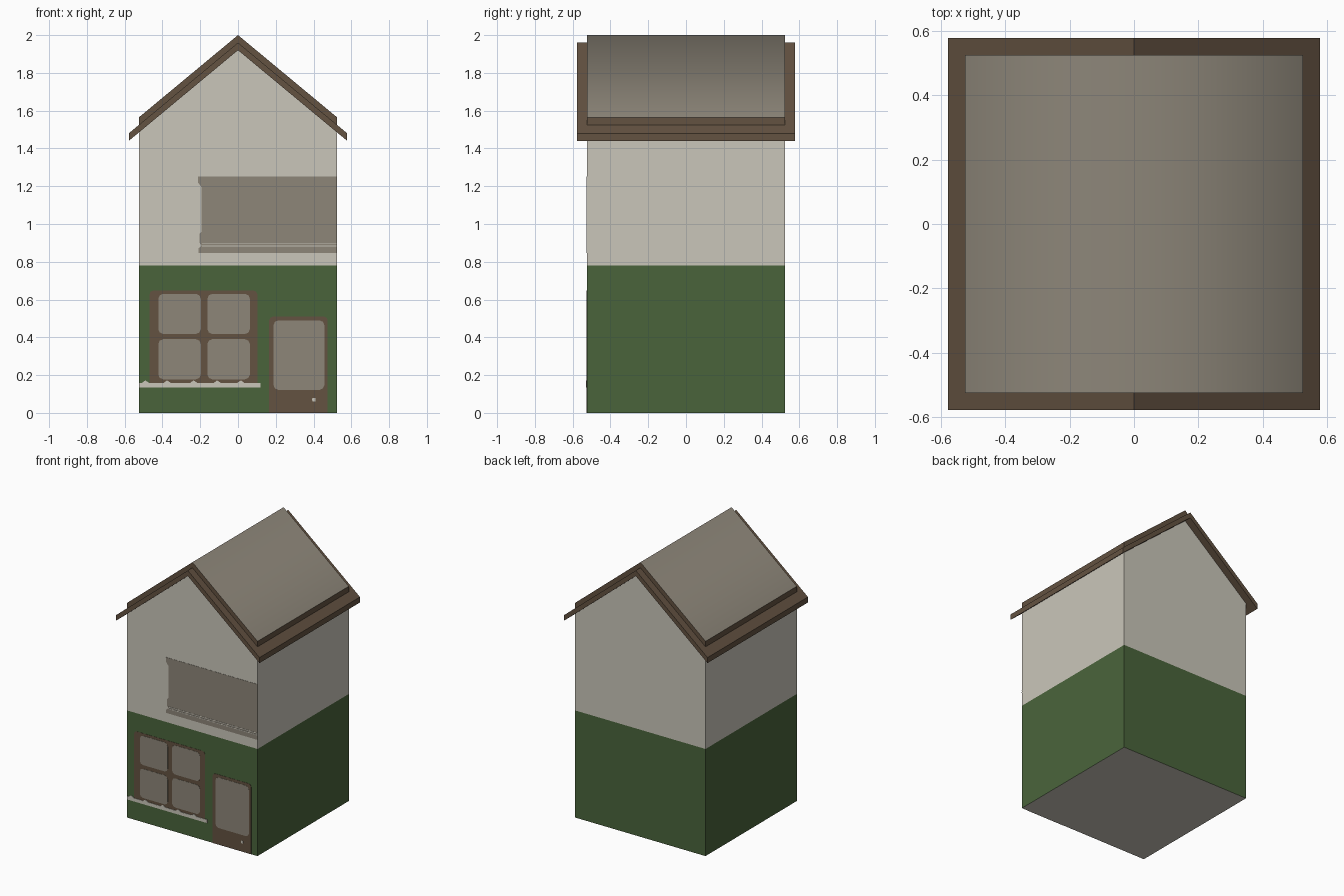
import bpy, bmesh

if "Cube" in bpy.data.objects:
    bpy.data.objects.remove(bpy.data.objects["Cube"])

HALF, SLOPE = 0.525, 0.83


def material(name, hex_colour):
    lin = []
    for i in (0, 2, 4):
        c = int(hex_colour[i:i + 2], 16) / 255
        lin.append(c / 12.92 if c <= 0.04045 else ((c + 0.055) / 1.055) ** 2.4)
    m = bpy.data.materials.new(name)
    m.diffuse_color = (*lin, 1)
    m.use_nodes = True
    m.node_tree.nodes["Principled BSDF"].inputs["Base Color"].default_value = m.diffuse_color
    return m


CREAM = material("cream plaster", "cac6ba")
GREEN = material("green paint", "4a643b")
GREY = material("warm grey", "8d8679")
BROWN = material("brown wood", "635241")


def prism(name, profile, y0, y1, mats, paint=None, cut_z=None, smooth=None):
    """Extrude an xz profile from y0 to y1; paint(face) gives the material slot."""
    bm = bmesh.new()
    face = bm.faces.new([bm.verts.new((x, y0, z)) for x, z in profile])
    ext = bmesh.ops.extrude_face_region(bm, geom=[face])
    bmesh.ops.translate(bm, vec=(0, y1 - y0, 0),
                        verts=[g for g in ext["geom"] if isinstance(g, bmesh.types.BMVert)])
    if cut_z is not None:
        bmesh.ops.bisect_plane(bm, geom=bm.verts[:] + bm.edges[:] + bm.faces[:],
                               plane_co=(0, 0, cut_z), plane_no=(0, 0, 1))
    bmesh.ops.recalc_face_normals(bm, faces=bm.faces[:])
    bm.normal_update()
    for f in bm.faces:
        if paint:
            f.material_index = paint(f)
        if smooth:
            f.smooth = smooth(f)
    if smooth:
        for e in bm.edges:
            e.smooth = all(smooth(f) for f in e.link_faces)
    me = bpy.data.meshes.new(name)
    bm.to_mesh(me)
    bm.free()
    for m in mats:
        me.materials.append(m)
    ob = bpy.data.objects.new(name, me)
    bpy.context.collection.objects.link(ob)
    return ob


def plate(name, profile, layer, mat):
    """Thin painted plate on the front wall."""
    return prism(name, profile, -HALF - 0.0015 * layer, -HALF + 0.001, [mat])


def rounded(x0, x1, z0, z1, r=0.0, rb=None):
    """Rectangle with cut corners; rb is the bottom corner size."""
    rb = r if rb is None else rb
    pts = []
    for cx, cz, sx, sz, k in ((x0, z0, 1, 1, rb), (x1, z0, -1, 1, rb),
                              (x1, z1, -1, -1, r), (x0, z1, 1, -1, r)):
        if k == 0:
            pts.append((cx, cz))
            continue
        corner = [(cx, cz + sz * k), (cx + sx * k * 0.3, cz + sz * k * 0.3), (cx + sx * k, cz)]
        pts += corner if sx == sz else corner[::-1]
    return pts


def gable_band(half, top, bottom):
    """Chevron section of a roof layer with vertical eave ends."""
    d = SLOPE * half
    return [(-half, bottom - d), (0, bottom), (half, bottom - d),
            (half, top - d), (0, top), (-half, top - d)]


# House body: green below, cream above and under the floor
eave = 1.92 - SLOPE * HALF
prism("house_body", [(-HALF, 0), (HALF, 0), (HALF, eave), (0, 1.92), (-HALF, eave)],
      -HALF, HALF, [CREAM, GREEN], cut_z=0.78,
      paint=lambda f: int(f.calc_center_median().z < 0.78 and f.normal.z > -0.5))

# Roof: brown board layer, and a smaller grey covering with brown edges
prism("roof_boards", gable_band(0.578, 1.96, 1.92), -0.578, 0.578, [BROWN])
prism("roof_covering", gable_band(HALF, 2.0, 1.96), -HALF, HALF, [BROWN, GREY],
      paint=lambda f: int(f.normal.z > 0.5), smooth=lambda f: f.normal.z > 0.5)

# Upper window band with an uneven left edge, and its pale ledge lines
plate("upper_window", [(-0.21, 0.847), (HALF, 0.847), (HALF, 1.252), (-0.212, 1.252),
                       (-0.212, 1.22), (-0.193, 1.195), (-0.193, 0.96), (-0.203, 0.95),
                       (-0.203, 0.9), (-0.193, 0.885), (-0.21, 0.87)], 1, GREY)
for i, z in enumerate((0.88, 0.893)):
    plate(f"upper_ledge_{i}", rounded(-0.19, HALF, z, z + 0.005), 2, CREAM)

# Shop window: frame, four panes and sill
plate("shop_window_frame", rounded(-0.468, 0.102, 0.15, 0.648, 0.02, 0), 1, BROWN)
for i, x in enumerate((-0.422, -0.162)):
    for j, z in enumerate((0.178, 0.418)):
        plate(f"window_pane_{i}_{j}", rounded(x, x + 0.225, z, z + 0.212, 0.025), 2, GREY)
plate("window_sill", rounded(-HALF, 0.12, 0.134, 0.158), 3, CREAM)
for i, x in enumerate((-0.49, -0.375, -0.235, -0.11, 0.015)):
    plate(f"sill_bump_{i}", [(x - 0.02, 0.158), (x + 0.02, 0.158), (x, 0.172)], 3, CREAM)

# Door: frame, glass and knob
plate("door", rounded(0.165, 0.475, 0.0, 0.51, 0.02, 0), 1, BROWN)
plate("door_glass", rounded(0.188, 0.457, 0.122, 0.49, 0.025), 2, GREY)
plate("door_knob", rounded(0.393, 0.411, 0.06, 0.08, 0.005), 2, CREAM)
